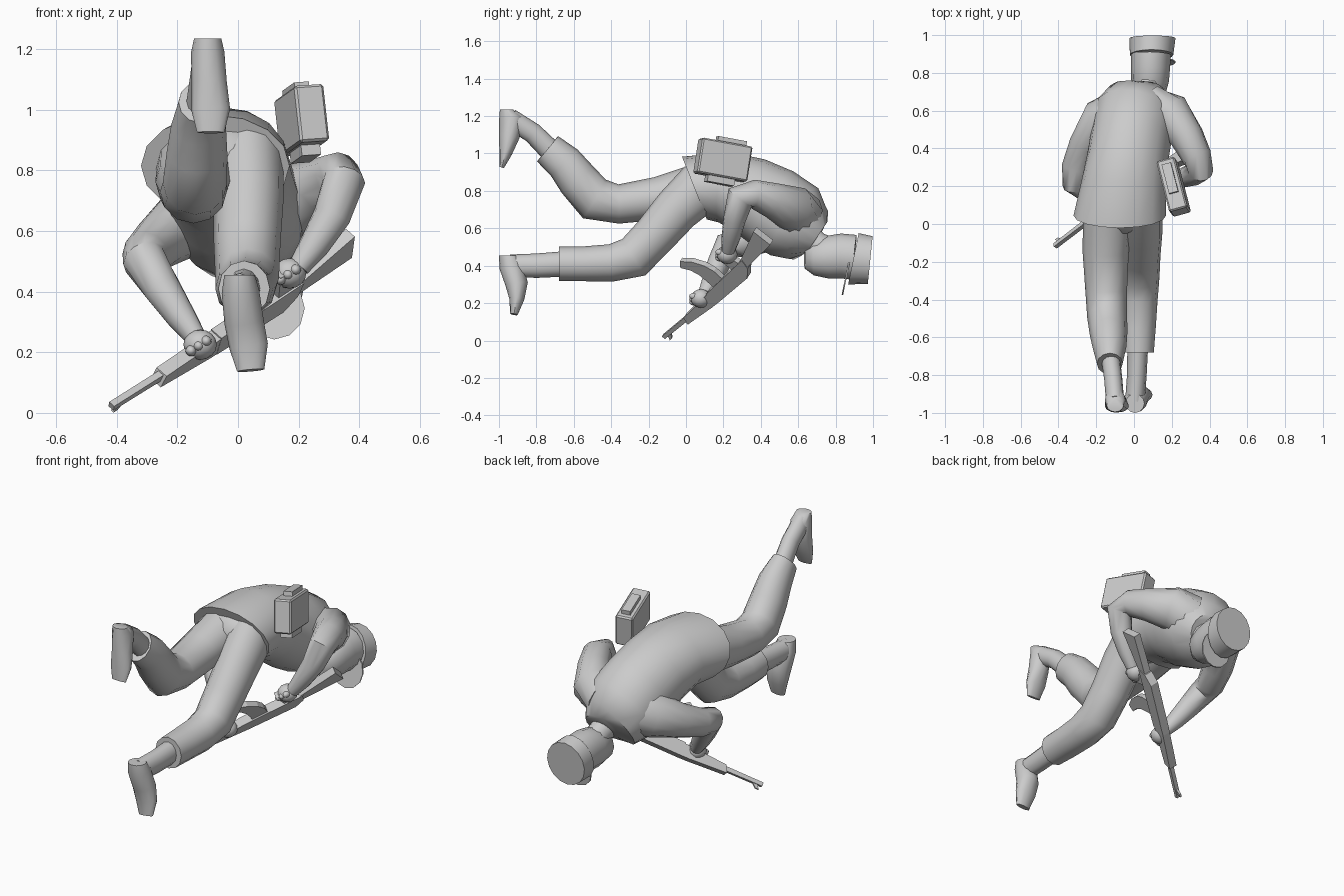
import bpy, bmesh, math
from mathutils import Vector, Matrix

grey = bpy.data.materials.new("plain_grey")
grey.diffuse_color = (0.6, 0.6, 0.6, 1)


def finish(name, bm, angle=40):
    bmesh.ops.recalc_face_normals(bm, faces=bm.faces)
    me = bpy.data.meshes.new(name)
    bm.to_mesh(me)
    bm.free()
    me.materials.append(grey)
    ob = bpy.data.objects.new(name, me)
    bpy.context.collection.objects.link(ob)
    bpy.ops.object.select_all(action='DESELECT')
    ob.select_set(True)
    bpy.context.view_layer.objects.active = ob
    if angle:
        bpy.ops.object.shade_smooth_by_angle(angle=math.radians(angle))
    return ob


def tube(name, rings, start=None, end=None, seg=12, angle=50):
    """Loft elliptical rings (x, y, z, side radius, other radius) along a path."""
    bm = bmesh.new()
    pts = [Vector(r[:3]) for r in rings]
    loops = []
    for i, r in enumerate(rings):
        t = pts[min(i + 1, len(pts) - 1)] - pts[max(i - 1, 0)]
        if i == 0 and start:
            t = Vector(start)
        if i == len(pts) - 1 and end:
            t = Vector(end)
        t.normalize()
        a = Vector((1, 0, 0))
        a = (a - t * a.dot(t)).normalized()
        b = t.cross(a)
        loops.append([bm.verts.new(pts[i] + a * r[3] * math.cos(k * math.tau / seg)
                                   + b * r[4] * math.sin(k * math.tau / seg)) for k in range(seg)])
    for p, q in zip(loops, loops[1:]):
        for k in range(seg):
            bm.faces.new((p[k], p[(k + 1) % seg], q[(k + 1) % seg], q[k]))
    bm.faces.new(loops[0])
    bm.faces.new(loops[-1])
    return finish(name, bm, angle)


def ball(name, loc, size):
    bm = bmesh.new()
    bmesh.ops.create_uvsphere(bm, u_segments=12, v_segments=8, radius=1,
                              matrix=Matrix.Translation(loc) @ Matrix.Diagonal((*size, 1)))
    return finish(name, bm, 60)


# Jacket and trouser seat
tube("jacket", [(-.075, .045, .815, .245, .18), (-.055, .2, .82, .225, .19), (-.035, .34, .775, .215, .21),
                (-.015, .46, .71, .215, .225), (.01, .58, .635, .22, .22), (.04, .65, .575, .19, .17),
                (.06, .7, .55, .1, .1)], start=(0, .33, .13), end=(0, .75, -.5), seg=16)
ball("trouser_seat", (-.06, .08, .82), (.2, .14, .14))

# Raised leg, boot shaft and boot
tube("raised_trouser_leg", [(-.14, .08, .81, .13, .14), (-.15, -.15, .76, .122, .115),
                            (-.147, -.36, .73, .11, .105), (-.142, -.49, .757, .106, .12),
                            (-.135, -.58, .86, .1, .11), (-.13, -.65, .95, .09, .1),
                            (-.128, -.74, 1.025, .068, .088)])
tube("raised_ankle", [(-.125, -.7, .99, .05, .06), (-.11, -.82, 1.11, .048, .055),
                      (-.1, -.94, 1.185, .048, .055)])
tube("raised_boot", [(-.1, -.96, 1.235, .045, .035), (-.1, -.935, 1.19, .055, .064),
                     (-.095, -.945, 1.09, .058, .055), (-.09, -.965, 1.0, .064, .034),
                     (-.09, -.985, .925, .045, .012)], start=(0, 0, -1))

# Standing leg, boot shaft and boot
tube("standing_trouser_leg", [(.03, .09, .83, .12, .14), (.035, -.05, .7, .115, .125),
                              (.03, -.17, .56, .11, .115), (.03, -.28, .445, .105, .115),
                              (.025, -.4, .415, .1, .1), (.02, -.55, .41, .095, .093),
                              (.02, -.68, .41, .085, .092)])
tube("standing_ankle", [(.02, -.64, .41, .055, .068), (.015, -.8, .4, .052, .065),
                        (.005, -.94, .4, .052, .06)])
tube("standing_boot", [(.005, -.95, .455, .05, .05), (.008, -.935, .4, .062, .064),
                       (.02, -.905, .3, .065, .06), (.035, -.905, .22, .064, .04),
                       (.042, -.92, .14, .045, .02)], start=(0, 0, -1))

# Arms
tube("right_sleeve", [(.1, .6, .67, .12, .14), (.2, .575, .705, .115, .125), (.28, .46, .75, .092, .095),
                      (.33, .36, .782, .08, .078), (.35, .29, .765, .07, .078),
                      (.31, .26, .65, .062, .06), (.25, .24, .55, .05, .05), (.2, .225, .48, .036, .036)])
tube("left_sleeve", [(-.08, .59, .65, .12, .13), (-.18, .555, .63, .105, .125), (-.26, .42, .565, .085, .095),
                     (-.305, .3, .52, .078, .08), (-.31, .22, .505, .072, .076),
                     (-.25, .175, .41, .062, .062), (-.19, .135, .32, .05, .05),
                     (-.14, .1, .25, .036, .036)])
for side, c in (("right", Vector((.17, .22, .46))), ("left", Vector((-.125, .08, .225)))):
    ball(side + "_fist", c, (.055, .055, .05))
    for k in range(3):
        p = c + Vector((-.03 + .025 * k, -.035, -.02 + .016 * k))
        ball(f"{side}_finger_{k}", p, (.018, .028, .018))

# Neck, head and cap
tube("neck", [(.055, .62, .57, .075, .08), (.075, .7, .51, .068, .072), (.08, .78, .47, .07, .075)])
tube("head", [(.085, .635, .44, .04, .055), (.08, .68, .44, .085, .092), (.085, .76, .445, .1, .115),
              (.088, .83, .452, .103, .12), (.09, .9, .445, .105, .12)])
tube("cap", [(.093, .895, .437, .115, .14), (.098, .985, .43, .122, .128)],
     start=(0, .97, -.2), end=(0, .99, -.1), seg=16)
tube("cap_visor", [(.12, .853, .345, .1, .105), (.12, .861, .345, .1, .105)],
     start=(0, .97, -.2), end=(0, .97, -.2))

# Rifle frame: u runs from muzzle to butt, v towards the magazine
M = Vector((-.41, -.115, .03))
D = Vector((.718, .506, .478)).normalized()
V = Vector((.11, -.77, .63))
V = (V - D * V.dot(D)).normalized()
N = D.cross(V)


def plate(name, outline, thick):
    """Extrude an outline in the rifle plane to a centred thickness."""
    bm = bmesh.new()
    lo, hi = [[bm.verts.new(M + D * u + V * v + N * s * thick / 2) for u, v in outline] for s in (-1, 1)]
    n = len(outline)
    bm.faces.new(lo)
    bm.faces.new(hi)
    for k in range(n):
        bm.faces.new((lo[k], lo[(k + 1) % n], hi[(k + 1) % n], hi[k]))
    return finish(name, bm, 0)


plate("rifle_barrel", [(-.01, -.016), (.3, -.034), (.3, -.008), (-.01, .006)], .024)
plate("front_sight", [(.0, -.04), (.02, -.04), (.05, -.015), (.02, -.01)], .012)
plate("handguard", [(.2, -.042), (.43, -.066), (.48, -.068), (.48, .005), (.22, 0)], .048)
plate("receiver", [(.46, -.068), (.77, -.081), (.83, -.045), (.85, .01), (.47, .01)], .05)
plate("pistol_grip", [(.74, 0), (.81, 0), (.79, .11), (.73, .12)], .036)
plate("stock", [(.81, -.04), (1.08, -.035), (1.075, .079), (.83, .012)], .042)
plate("magazine", [(.54, 0), (.635, 0), (.64, .07), (.625, .127), (.585, .19), (.53, .235),
                   (.495, .208), (.53, .16), (.545, .107), (.545, .05)], .034)

# Field pack box with its lid block and lower block
L = Vector((-.07, .27, -.05)).normalized()
H = Vector((-.03, .065, .18))
H = (H - L * H.dot(L)).normalized()
W = L.cross(H)
C = Vector((.21, .197, .965))


def block(name, off_l, off_h, size, bevel=0):
    c = C + L * off_l + H * off_h
    m = Matrix((L, W, H)).transposed().to_4x4()
    bm = bmesh.new()
    bmesh.ops.create_cube(bm, size=1, matrix=Matrix.Translation(c) @ m @ Matrix.Diagonal((*size, 1)))
    if bevel:
        bmesh.ops.bevel(bm, geom=bm.edges[:], offset=bevel, segments=1, affect='EDGES')
    return finish(name, bm, 0)


block("pack_box", 0, 0, (.28, .1, .19), .008)
block("pack_lid", .03, .1, (.16, .05, .04))
block("pack_lower_block", 0, -.11, (.15, .065, .04))
